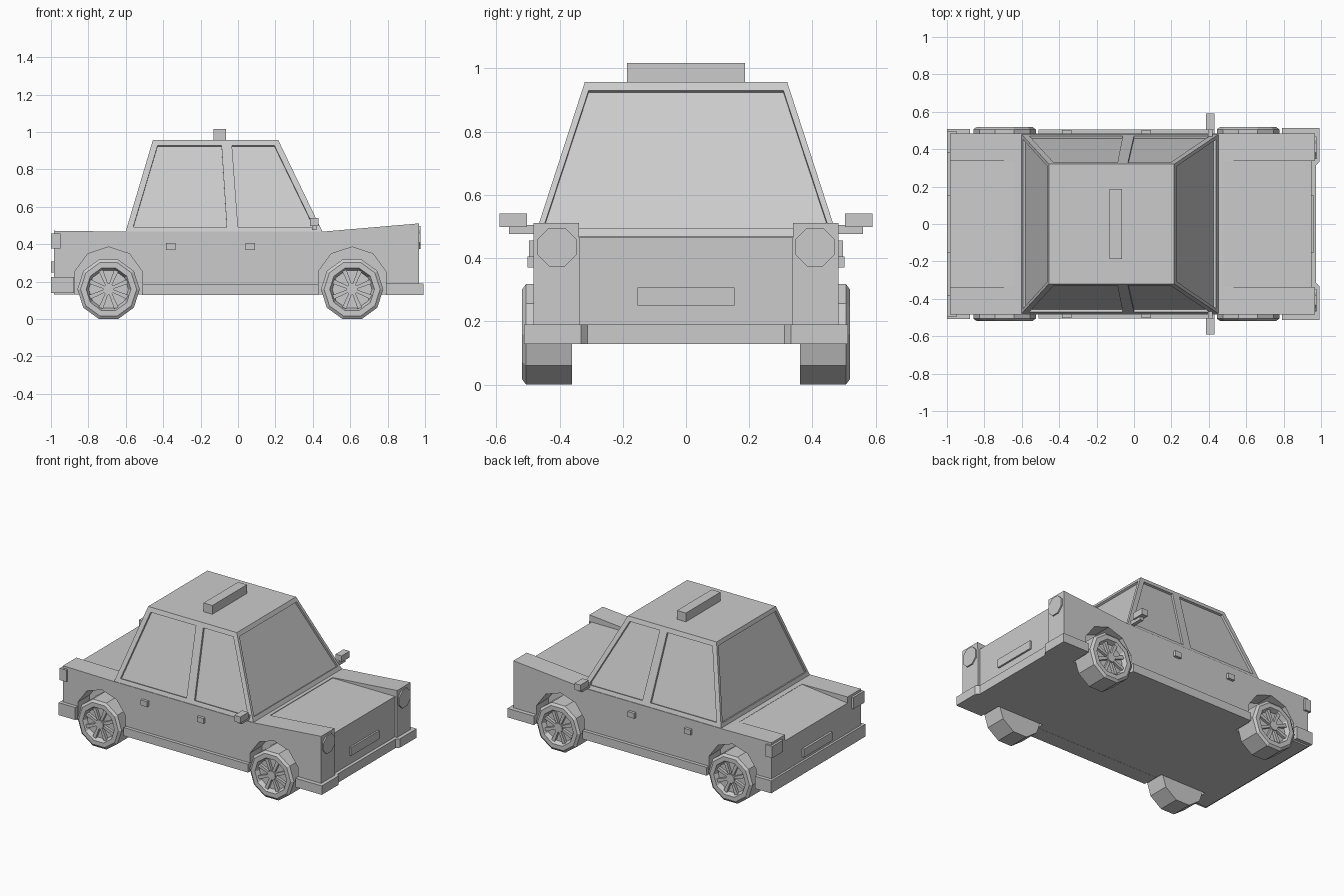
import bpy, bmesh, math
from mathutils import Vector

if "Cube" in bpy.data.objects:
    bpy.data.objects.remove(bpy.data.objects["Cube"])

grey = bpy.data.materials.new("plain_grey")
grey.diffuse_color = (0.6, 0.6, 0.6, 1)
grey.use_nodes = True
grey.node_tree.nodes["Principled BSDF"].inputs["Base Color"].default_value = grey.diffuse_color


def make(name, verts, faces):
    """Mesh object with consistent outward normals and the shared material."""
    me = bpy.data.meshes.new(name)
    bm = bmesh.new()
    vs = [bm.verts.new(v) for v in verts]
    for f in faces:
        bm.faces.new([vs[i] for i in f])
    bmesh.ops.recalc_face_normals(bm, faces=bm.faces)
    bm.to_mesh(me)
    bm.free()
    me.materials.append(grey)
    ob = bpy.data.objects.new(name, me)
    bpy.context.collection.objects.link(ob)
    return ob


def loft(name, a, b):
    """Closed solid between two loops with equal point counts."""
    n = len(a)
    sides = [(i, (i + 1) % n, n + (i + 1) % n, n + i) for i in range(n)]
    return make(name, list(a) + list(b), sides + [range(n), range(n, 2 * n)])


def box(name, x0, x1, y0, y1, z0, z1):
    c = [(x0, y0), (x1, y0), (x1, y1), (x0, y1)]
    return loft(name, [(x, y, z0) for x, y in c], [(x, y, z1) for x, y in c])


def side_prism(name, pts, y0, y1):
    return loft(name, [(x, y0, z) for x, z in pts], [(x, y1, z) for x, z in pts])


def ring(n, r, cx, cz, start=0.0):
    return [(cx + r * math.cos(start + math.tau * i / n),
             cz + r * math.sin(start + math.tau * i / n)) for i in range(n)]


def cut(target, cutters):
    for c in cutters:
        c.hide_render = True
        m = target.modifiers.new("cut", 'BOOLEAN')
        m.operation = 'DIFFERENCE'
        m.solver = 'EXACT'
        m.object = c
        bpy.context.view_layer.objects.active = target
        bpy.ops.object.modifier_apply(modifier=m.name)
        bpy.data.objects.remove(c)


WHEELS = (-0.692, 0.61)

# Lower body with sunken hood, sloping boot lid, recessed nose and wheel wells
body = side_prism("body", [(-.985, .13), (.967, .13), (.967, .511), (.45, .467),
                           (-.6, .467), (-.985, .472)], -.483, .483)
cutters = [
    box("hood_cutter", .48, 1.1, -.338, .338, .466, .7),
    side_prism("boot_cutter", [(-.64, .466), (-.64, .6), (-1.1, .6), (-1.1, .418)], -.338, .338),
    box("nose_cutter", .95, 1.1, -.336, .336, .05, .7),
]
for x in WHEELS:
    for s in (-1, 1):
        cutters.append(side_prism("well_cutter", ring(10, .19, x, .195, math.pi / 2),
                                  s * .355, s * .6))
cut(body, cutters)

# Cabin: tapered block with inset windows
Z0, Z1 = .46, .957


def side_y(z):
    return .478 + (z - .47) / (Z1 - .47) * (.32 - .478)


def front_x(z):
    return .45 + (z - .47) / (Z1 - .47) * (.215 - .45)


def rear_x(z):
    return -.6 + (z - .47) / (Z1 - .47) * (-.455 + .6)


def cabin_loop(z):
    y = side_y(z)
    return [(rear_x(z), -y, z), (front_x(z), -y, z), (front_x(z), y, z), (rear_x(z), y, z)]


cabin = loft("cabin", cabin_loop(Z0), cabin_loop(Z1))


def window(pts, outward):
    """Shallow cutter straddling a sloping cabin face."""
    p = [Vector(v) for v in pts]
    n = (p[1] - p[0]).cross(p[2] - p[0]).normalized()
    if n.dot(Vector(outward)) < 0:
        n = -n
    return loft("window_cutter", [v - n * .014 for v in p], [v + n * .03 for v in p])


windows = []
SIDE_GLASS = ([(-.56, .493), (-.06, .493), (-.088, .927), (-.43, .927)],
              [(0, .493), (.405, .493), (.195, .927), (-.032, .927)])
for s in (-1, 1):
    for glass in SIDE_GLASS:
        windows.append(window([(x, s * side_y(z), z) for x, z in glass], (0, s, 0)))
for fx, s in ((front_x, 1), (rear_x, -1)):
    windows.append(window([(fx(z), y, z) for y, z in
                           ((-.452, .493), (.452, .493), (.308, .93), (-.308, .93))], (s, 0, 0)))
cut(cabin, windows)

# Roof sign, number plates
box("roof_sign", -.13, -.063, -.187, .187, .95, 1.017)
box("front_plate", .94, .962, -.153, .153, .25, .307)
box("rear_plate", -1.0, -.98, -.153, .153, .25, .307)

# Bumpers
half = [(.792, .512), (.992, .512), (.992, .332), (.972, .312)]
plan = half + [(x, -y) for x, y in reversed(half)]
loft("front_bumper", [(x, y, .129) for x, y in plan], [(x, y, .19) for x, y in plan])
box("rear_bumper", -1.0, -.876, -.508, .508, .14, .225)


# Tyre and dished rim, lathed with ten sides
def wheel(x, s):
    prof = [(.167, .36), (.167, .506), (.15, .518), (.12, .518), (.106, .488)]
    verts, faces, n = [], [], 10
    for r, y in prof:
        verts += [(px, s * y, pz) for px, pz in ring(n, r, x, .159)]
    for k in range(len(prof) - 1):
        for i in range(n):
            j = (i + 1) % n
            faces.append((k * n + i, k * n + j, k * n + n + j, k * n + n + i))
    faces += [range(n), range(len(verts) - n, len(verts))]
    make("wheel", verts, faces)
    side_prism("wheel_hub", ring(8, .032, x, .159, math.pi / 8), s * .48, s * .512)
    for i in range(8):
        a = math.tau * (i + .5) / 8
        c, d = math.cos(a), math.sin(a)
        pts = [(x + r * c - w * d, .159 + r * d + w * c) for r, w in
               ((.025, -.008), (.108, -.012), (.108, .012), (.025, .008))]
        side_prism("wheel_spoke", pts, s * .48, s * .506)


# Parts repeated on both sides
for s in (-1, 1):
    for x in WHEELS:
        wheel(x, s)
    box("side_sill", -.51, .43, s * .4, s * .506, .129, .186)
    for x in (-.36, .065):
        box("door_handle", x - .025, x + .025, s * .47, s * .502, .37, .406)
    box("tail_light", -1.0, -.95, s * .38, s * .497, .376, .456)
    lamp = ring(8, .066, s * .408, .435, math.pi / 8)
    loft("headlight", [(.95, y, z) for y, z in lamp], [(.976, y, z) for y, z in lamp])
    box("mirror_arm", .395, .42, s * .45, s * .56, .477, .505)
    box("mirror", .385, .431, s * .503, s * .59, .498, .541)
